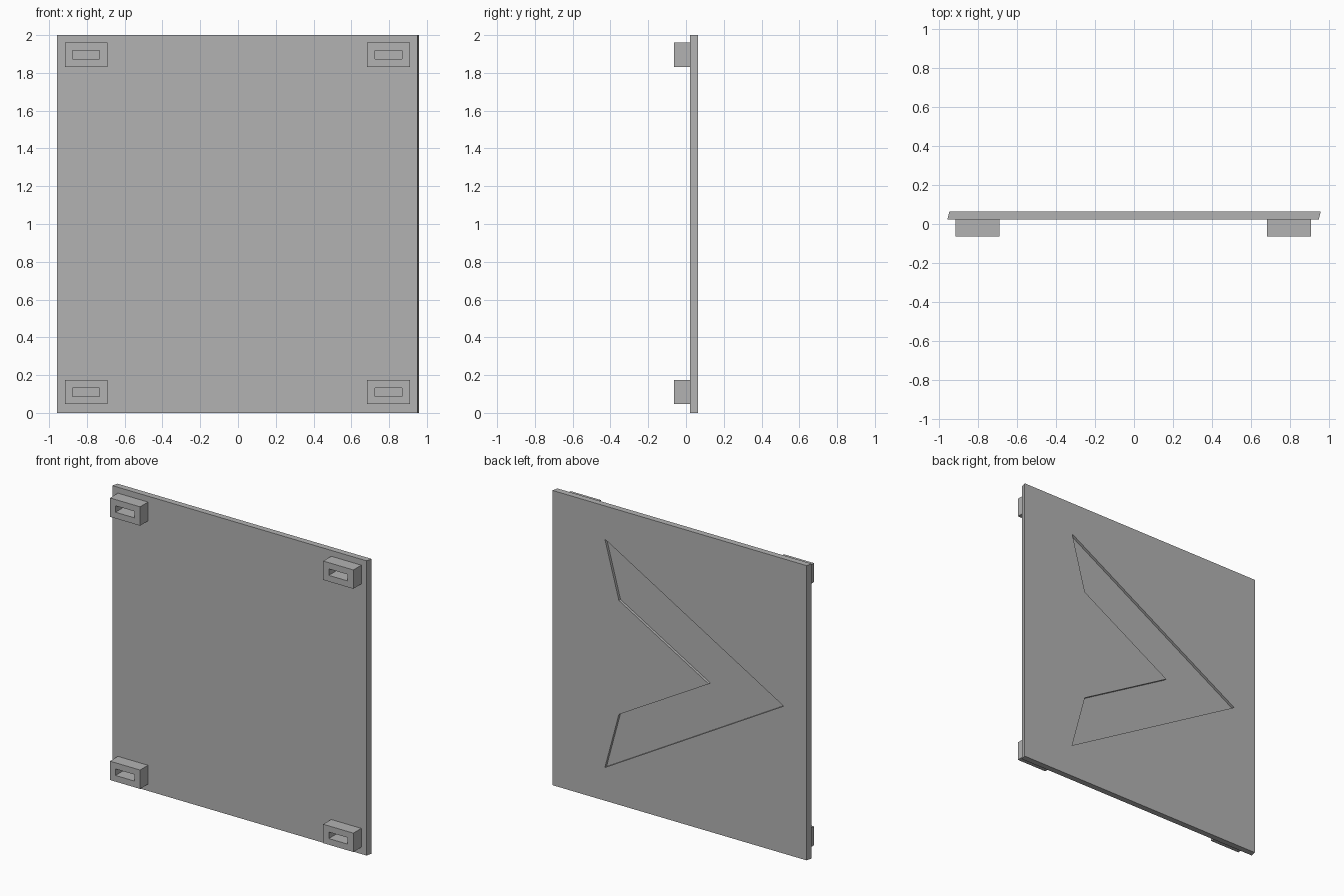
import bpy
import bmesh
from mathutils import Vector

cube = bpy.data.objects.get("Cube")
if cube:
    bpy.data.objects.remove(cube, do_unlink=True)

grey = bpy.data.materials.new("plain grey")
grey.use_nodes = True
colour = (0.45, 0.45, 0.45, 1)
grey.diffuse_color = colour
grey.node_tree.nodes["Principled BSDF"].inputs["Base Color"].default_value = colour

FRONT, JOIN, BACK = -0.063, 0.022, 0.063   # y of mount fronts, panel front, panel back
RECESS = 0.018
RIM = 0.042


def finish(name, bm):
    """Turn a bmesh into a named grey object."""
    bmesh.ops.recalc_face_normals(bm, faces=bm.faces)
    mesh = bpy.data.meshes.new(name)
    bm.to_mesh(mesh)
    bm.free()
    mesh.materials.append(grey)
    obj = bpy.data.objects.new(name, mesh)
    bpy.context.collection.objects.link(obj)
    return obj


def prism(name, outline, direction):
    """Extrude a closed outline along a direction."""
    bm = bmesh.new()
    face = bm.faces.new([bm.verts.new(p) for p in outline])
    new = bmesh.ops.extrude_face_region(bm, geom=[face])["geom"]
    verts = [g for g in new if isinstance(g, bmesh.types.BMVert)]
    bmesh.ops.translate(bm, verts=verts, vec=direction)
    return finish(name, bm)


# Panel with parallel slanted side edges
profile = [(-0.959, JOIN), (0.949, JOIN), (0.959, BACK), (-0.949, BACK)]
panel = prism("panel", [(x, y, 0) for x, y in profile], Vector((0, 0, 2)))

# Chevron sunk into the back of the panel
chevron = [(-0.777, 1.0), (0.565, 1.775), (0.46, 1.387),
           (-0.215, 1.0), (0.46, 0.613), (0.565, 0.225)]
cutter = prism("chevron_cutter", [(x, BACK - RECESS, z) for x, z in chevron],
               Vector((0, 0.1, 0)))
cutter.hide_render = True
cut = panel.modifiers.new("chevron recess", "BOOLEAN")
cut.operation = "DIFFERENCE"
cut.solver = "EXACT"
cut.object = cutter
bpy.context.view_layer.objects.active = panel
bpy.ops.object.modifier_apply(modifier=cut.name)
bpy.data.objects.remove(cutter, do_unlink=True)


def mount(name, x, z):
    """Block with a slot running back to the panel."""
    bm = bmesh.new()
    bmesh.ops.create_cube(bm, size=1)
    bmesh.ops.scale(bm, verts=bm.verts, vec=(0.226, JOIN - FRONT, 0.128))
    bmesh.ops.translate(bm, verts=bm.verts, vec=(x, (JOIN + FRONT) / 2, z))
    bm.normal_update()
    front = min(bm.faces, key=lambda f: f.calc_center_median().y)
    bmesh.ops.inset_region(bm, faces=[front], thickness=RIM, use_even_offset=True)
    slot = bmesh.ops.extrude_discrete_faces(bm, faces=[front])["faces"][0]
    bmesh.ops.translate(bm, verts=slot.verts, vec=(0, JOIN - FRONT - 0.001, 0))
    return finish(name, bm)


# Four corner mounts
for side, x in (("right", -0.804), ("left", 0.797)):
    for level, z in (("upper", 1.896), ("lower", 0.11)):
        mount(f"{level}_{side}_mount", x, z)
